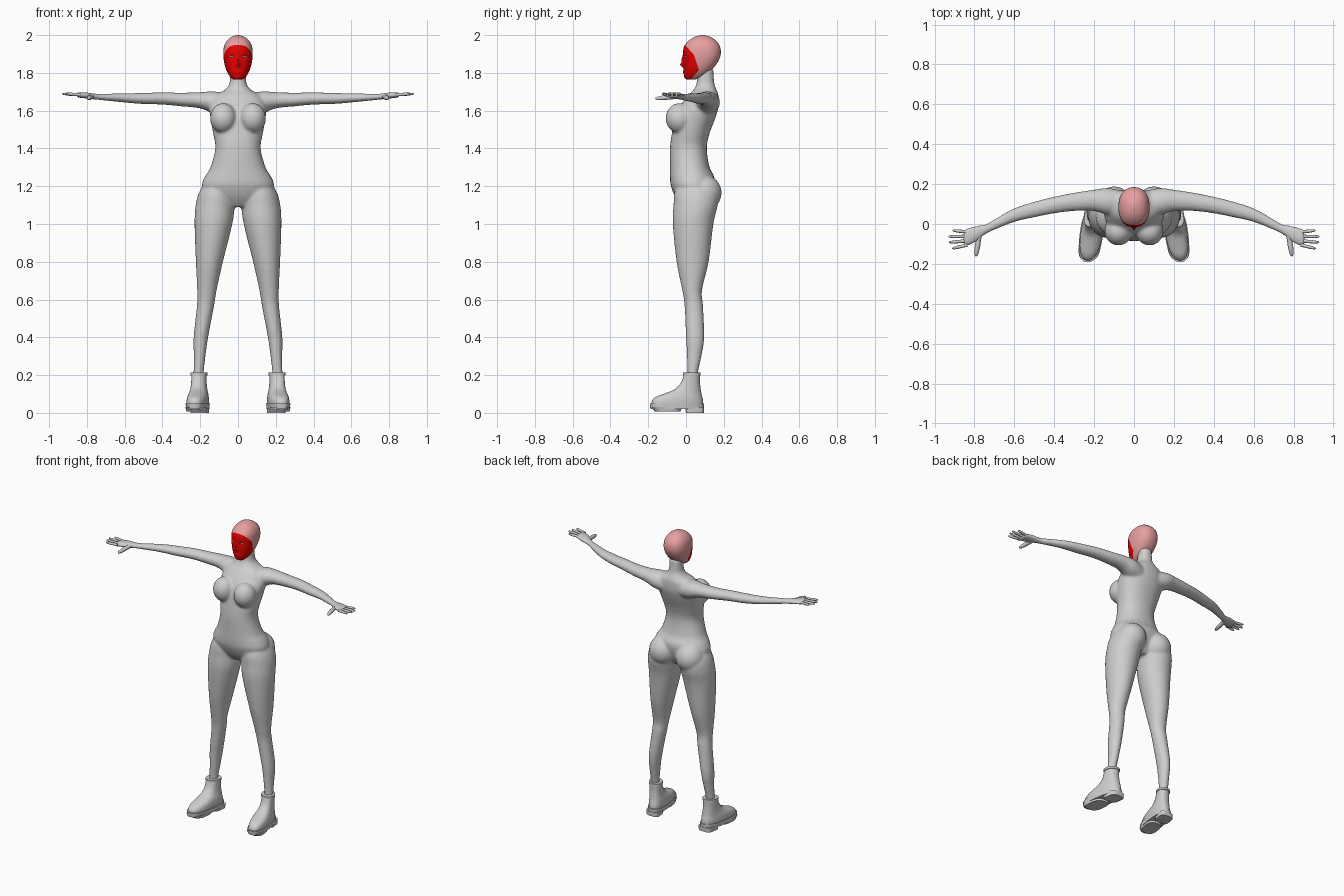
import bpy
import bmesh
import math
from mathutils import Vector, Matrix

if "Cube" in bpy.data.objects:
    bpy.data.objects.remove(bpy.data.objects["Cube"], do_unlink=True)


def material(name, rgb):
    mat = bpy.data.materials.new(name)
    mat.use_nodes = True
    colour = (*rgb, 1)
    mat.diffuse_color = colour
    mat.node_tree.nodes["Principled BSDF"].inputs["Base Color"].default_value = colour
    return mat


GREY = material("light grey", (0.62, 0.62, 0.62))
PINK = material("hood pink", (0.8, 0.35, 0.35))
RED = material("face red", (0.8, 0, 0))
WHITE = material("eye white", (0.85, 0.8, 0.8))


def smooth_rows(rows, steps):
    """Catmull-Rom interpolation between cross-section rows."""
    pts = [Vector(r) for r in rows]
    out = []
    for i in range(len(pts) - 1):
        p0, p1, p2, p3 = pts[max(i - 1, 0)], pts[i], pts[i + 1], pts[min(i + 2, len(pts) - 1)]
        for k in range(steps):
            t = k / steps
            out.append(p1 + (p2 - p0) * (t / 2)
                       + (p0 * 2 - p1 * 5 + p2 * 4 - p3) * (t * t / 2)
                       + (p1 * 3 - p0 - p2 * 3 + p3) * (t ** 3 / 2))
    return out + [pts[-1]]


def loft(bm, rows, axis="z", side=1, sides=32, steps=4, power=2.0):
    """Skin rows of (position, a min, a max, b min, b max) along an axis."""
    rings = []
    for t, a0, a1, b0, b1 in smooth_rows(rows, steps):
        ring = []
        for k in range(sides):
            ang = math.tau * k / sides
            c, s = math.cos(ang), math.sin(ang)
            a = (a0 + a1) / 2 + (a1 - a0) / 2 * math.copysign(abs(c) ** (2 / power), c)
            b = (b0 + b1) / 2 + (b1 - b0) / 2 * math.copysign(abs(s) ** (2 / power), s)
            x, y, z = {"z": (a, b, t), "x": (t, a, b), "y": (a, t, b)}[axis]
            ring.append(bm.verts.new((x * side, y, z)))
        rings.append(ring)
    for r0, r1 in zip(rings, rings[1:]):
        for k in range(sides):
            n = (k + 1) % sides
            bm.faces.new((r0[k], r0[n], r1[n], r1[k]))
    bm.faces.new(rings[0])
    bm.faces.new(rings[-1])


def ball(bm, centre, size, side=1):
    place = Matrix.Translation((centre[0] * side, *centre[1:])) @ Matrix.Diagonal((*size, 1))
    bmesh.ops.create_uvsphere(bm, u_segments=24, v_segments=16, radius=1, matrix=place)


def finish(bm, name, mats, angle=40):
    bmesh.ops.recalc_face_normals(bm, faces=bm.faces)
    mesh = bpy.data.meshes.new(name)
    bm.to_mesh(mesh)
    bm.free()
    for mat in mats:
        mesh.materials.append(mat)
    ob = bpy.data.objects.new(name, mesh)
    bpy.context.collection.objects.link(ob)
    bpy.ops.object.select_all(action="DESELECT")
    ob.select_set(True)
    bpy.context.view_layer.objects.active = ob
    bpy.ops.object.shade_smooth_by_angle(angle=math.radians(angle))
    return ob


# Body: torso, limbs and rounded masses fused into one skin
torso = [(1.09, .07, -.02, .1), (1.14, .165, -.055, .13), (1.2, .192, -.08, .15),
         (1.25, .176, -.085, .15), (1.3, .146, -.085, .125), (1.4, .12, -.085, .11),
         (1.48, .132, -.075, .125), (1.56, .146, -.06, .155), (1.62, .15, -.035, .172),
         (1.68, .12, .01, .172), (1.71, .07, .04, .162), (1.745, .045, .056, .15),
         (1.82, .042, .06, .145)]
leg = [(1.24, .04, .16, -.03, .12), (1.17, .02, .205, -.06, .165), (1.1, .018, .224, -.066, .168),
       (1, .03, .23, -.07, .145), (.8, .08, .223, -.05, .12), (.65, .113, .216, -.02, .085),
       (.57, .126, .217, -.008, .09), (.4, .158, .235, 0, .097), (.3, .172, .234, .005, .082),
       (.2, .182, .236, .008, .062), (.1, .18, .24, .005, .065)]
arm = [(.05, .04, .165, 1.57, 1.69), (.13, .045, .18, 1.585, 1.702), (.2, .065, .172, 1.612, 1.698),
       (.3, .065, .157, 1.623, 1.695), (.4, .053, .137, 1.632, 1.697), (.5, .033, .112, 1.635, 1.694),
       (.6, .01, .079, 1.643, 1.692), (.7, -.03, .024, 1.653, 1.69), (.75, -.055, -.003, 1.658, 1.69),
       (.8, -.095, -.01, 1.664, 1.696), (.855, -.118, -.028, 1.67, 1.698)]
bm = bmesh.new()
loft(bm, [(z, -w, w, y0, y1) for z, w, y0, y1 in torso], power=2.2)
for s in (1, -1):
    loft(bm, leg, side=s)
    loft(bm, arm, axis="x", side=s)
    ball(bm, (.078, -.035, 1.56), (.07, .073, .08), s)
    ball(bm, (.1, .095, 1.165), (.092, .094, .095), s)
body = finish(bm, "body", [GREY])
remesh = body.modifiers.new("fuse", "REMESH")
remesh.mode = "VOXEL"
remesh.voxel_size = 0.008
remesh.use_smooth_shade = True
relax = body.modifiers.new("relax", "SMOOTH")
relax.factor = 0.5
relax.iterations = 6


# Fingers and thumbs
def digit(bm, base, tip, radius, axis, side):
    base, tip = Vector(base), Vector(tip)
    rows = []
    for t, f in ((0, 1), (.4, .85), (.6, .9), (.92, .6), (1, .15)):
        p, r = base.lerp(tip, t), radius * f
        if axis == "x":
            rows.append((p.x, p.y - r, p.y + r, p.z - r, p.z + r))
        else:
            rows.append((p.y, p.x - r, p.x + r, p.z - r, p.z + r))
    loft(bm, rows, axis, side, sides=10, steps=2)


for s, word in ((1, "left"), (-1, "right")):
    bm = bmesh.new()
    for y, tip_x, tip_y in ((-.04, .91, -.032), (-.062, .931, -.063),
                            (-.084, .928, -.092), (-.105, .912, -.123)):
        digit(bm, (.835, y, 1.684), (tip_x, tip_y, 1.689), .0095, "x", s)
    digit(bm, (.775, -.045, 1.676), (.792, -.162, 1.664), .015, "y", s)
    finish(bm, word + "_fingers", [GREY])

# Head: hood with a red face cut in by planes
head = [(1.765, .026, .002, .05), (1.785, .046, -.008, .1), (1.82, .064, -.012, .14),
        (1.86, .074, -.014, .17), (1.9, .078, -.016, .184), (1.94, .074, -.01, .18),
        (1.97, .059, .014, .16), (1.99, .035, .045, .13), (2, .008, .08, .1)]
bm = bmesh.new()
loft(bm, [(z, -w, w, y0, y1) for z, w, y0, y1 in head], sides=64, steps=5, power=2.3)

# Relief of nose, lips, chin and eye sockets: x, z, spread x, spread z, depth
relief = [(0, 1.843, .009, .011, .018), (0, 1.868, .007, .018, .009), (0, 1.803, .018, .008, .006),
          (0, 1.775, .015, .009, .005), (.032, 1.886, .015, .01, -.007), (-.032, 1.886, .015, .01, -.007)]
for v in bm.verts:
    if v.co.y < .04:
        v.co.y -= sum(d * math.exp(-((v.co.x - x) / sx) ** 2 - ((v.co.z - z) / sz) ** 2)
                      for x, z, sx, sz, d in relief)

# Edge of the face: each plane passes through (y, z) with a slope of y over z
edges = [(.042, 1.895, -.9), (.042, 1.895, -.33), (.068, 1.815, .84)]
for y, z, slope in edges:
    bmesh.ops.bisect_plane(bm, geom=bm.verts[:] + bm.edges[:] + bm.faces[:], dist=1e-5,
                           plane_co=(0, y, z), plane_no=(0, 1, -slope))
for f in bm.faces:
    c = f.calc_center_median()
    f.material_index = int(all(c.y < y + slope * (c.z - z) for y, z, slope in edges))
finish(bm, "head", [PINK, RED], 60)

# Eyes
bm = bmesh.new()
for s in (1, -1):
    ball(bm, (.032, -.001, 1.886), (.014, .008, .0045), s)
finish(bm, "eyes", [WHITE])

# Boots: upper, cuff, sole, heel and tread, toes turned slightly out
upper = [(.04, .152, .262, -.184, .09), (.065, .152, .262, -.18, .09), (.085, .154, .26, -.158, .086),
         (.102, .158, .256, -.115, .082), (.125, .165, .252, -.06, .078),
         (.16, .17, .25, -.027, .074), (.2, .171, .25, -.012, .074)]
for s, word in ((1, "left"), (-1, "right")):
    bm = bmesh.new()
    loft(bm, upper, side=s, power=2.4)
    loft(bm, [(.198, .167, .254, -.015, .078), (.213, .167, .254, -.015, .078)],
         side=s, steps=1, power=2.3)
    loft(bm, [(.02, .15, .264, -.188, .095), (.05, .148, .266, -.192, .096)],
         side=s, steps=1, power=2.5)
    loft(bm, [(0, .162, .255, .0, .095), (.03, .16, .257, -.005, .096)],
         side=s, steps=1, power=4)
    loft(bm, [(.008, .156, .258, -.165, -.03), (.03, .152, .262, -.185, -.02)],
         side=s, steps=1, power=2.8)
    for v in bm.verts:
        v.co.x -= s * .13 * v.co.y
    finish(bm, word + "_boot", [GREY])
